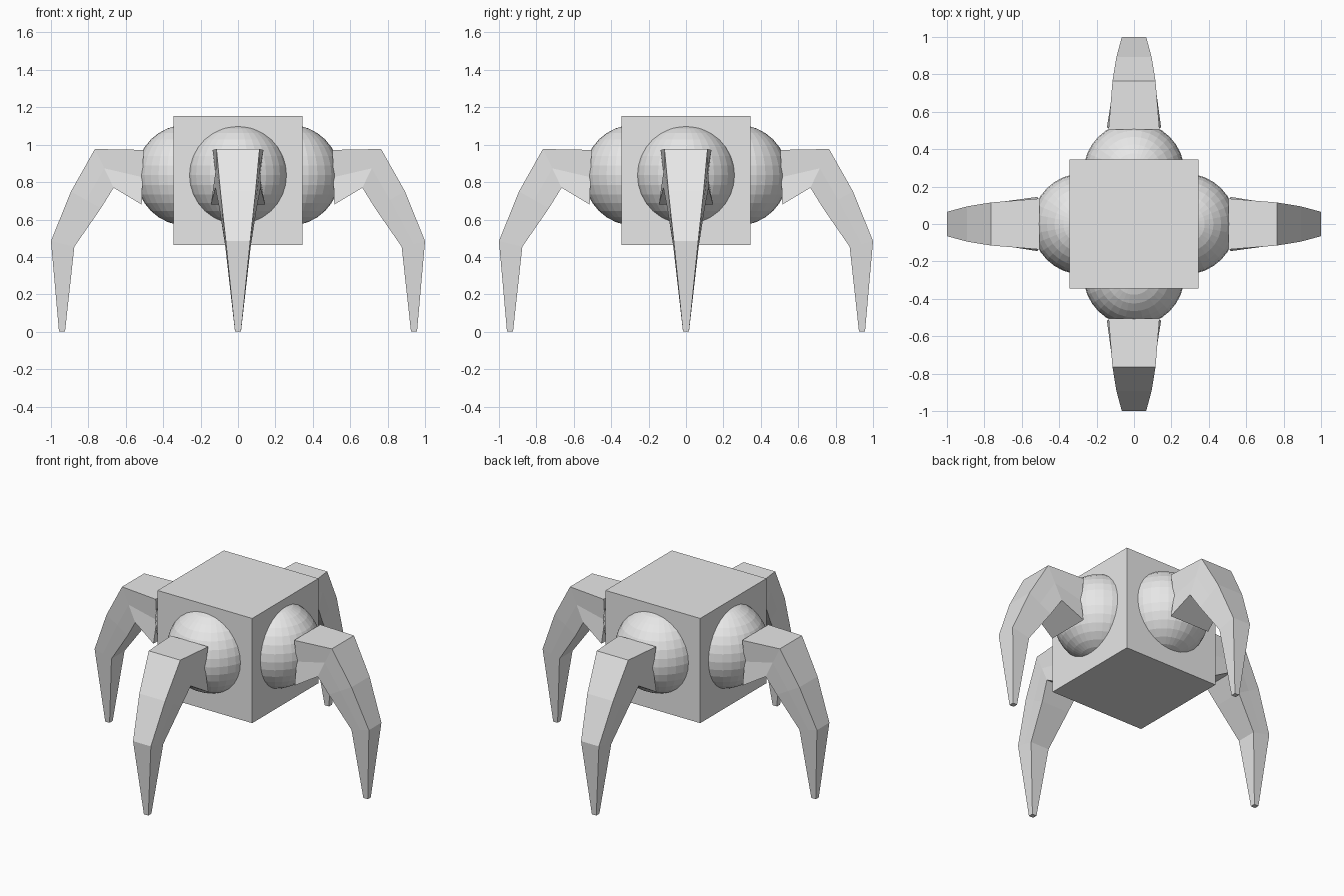
import bpy, bmesh, math
from mathutils import Matrix

cube = bpy.data.objects.get("Cube")
if cube:
    bpy.data.objects.remove(cube, do_unlink=True)

grey = bpy.data.materials.new("light grey")
grey.use_nodes = True
grey.diffuse_color = (0.8, 0.8, 0.8, 1)
grey.node_tree.nodes["Principled BSDF"].inputs["Base Color"].default_value = (0.8, 0.8, 0.8, 1)


def add_object(name, bm):
    bmesh.ops.recalc_face_normals(bm, faces=bm.faces)
    mesh = bpy.data.meshes.new(name)
    bm.to_mesh(mesh)
    bm.free()
    mesh.materials.append(grey)
    bpy.context.collection.objects.link(bpy.data.objects.new(name, mesh))


# Box body
bm = bmesh.new()
bmesh.ops.create_cube(bm, size=0.69, matrix=Matrix.Translation((0, 0, 0.808)))
add_object("body", bm)

# Leg sections, hip to foot: top (reach, height, half width),
# bottom (reach, height, half width), half width at the middle
SECTIONS = [
    ((0.505, 0.972, 0.136), (0.515, 0.68, 0.145), 0.117),
    ((0.765, 0.977, 0.115), (0.665, 0.77, 0.121), 0.118),
    ((0.893, 0.75, 0.094), (0.733, 0.66, 0.1), 0.097),
    ((1.0, 0.485, 0.065), (0.875, 0.455, 0.068), 0.0665),
    ((0.957, 0, 0.016), (0.925, 0, 0.016), 0.016),
]


def leg_mesh(turn):
    bm = bmesh.new()
    rings = []
    for top, bottom, waist in SECTIONS:
        middle = ((top[0] + bottom[0]) / 2, (top[1] + bottom[1]) / 2, waist)
        side = [top, middle, bottom]
        loop = [(r, w, z) for r, z, w in side] + [(r, -w, z) for r, z, w in reversed(side)]
        rings.append([bm.verts.new(turn @ Matrix.Translation(p).translation) for p in loop])
    for a, b in zip(rings, rings[1:]):
        for i in range(len(a)):
            j = (i + 1) % len(a)
            bm.faces.new((a[i], a[j], b[j], b[i]))
    bm.faces.new(rings[0])
    bm.faces.new(rings[-1])
    return bm


# One ball joint and one bent leg on each side of the body
for k, side in enumerate(("left", "back", "right", "front")):
    turn = Matrix.Rotation(k * math.pi / 2, 4, "Z")
    bm = bmesh.new()
    bmesh.ops.create_uvsphere(bm, u_segments=32, v_segments=16, radius=0.27,
                              matrix=turn @ Matrix.Translation((0.275, 0, 0.837)))
    add_object(side + "_joint", bm)
    add_object(side + "_leg", leg_mesh(turn))
